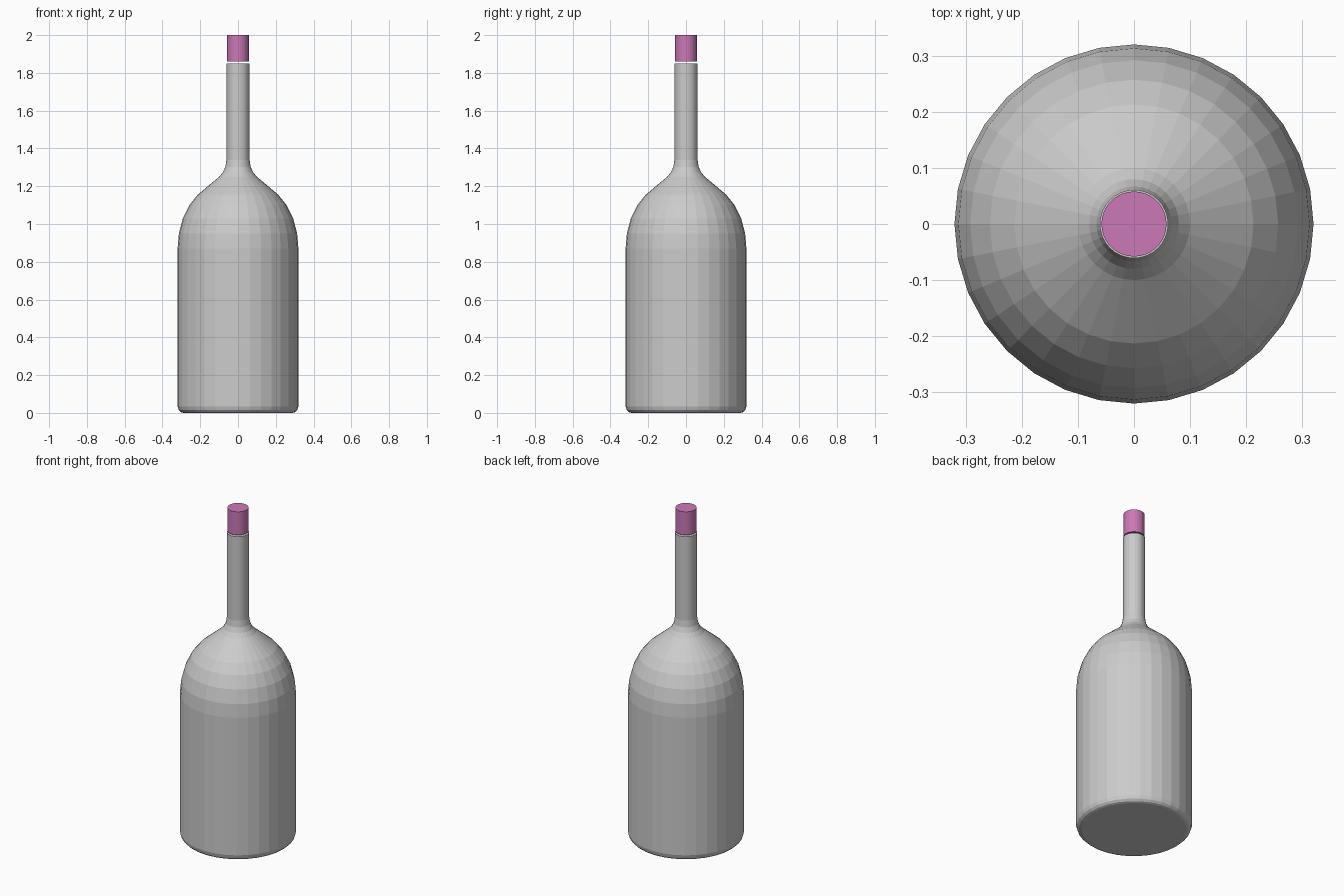
import bpy, bmesh, math

if "Cube" in bpy.data.objects:
    bpy.data.objects.remove(bpy.data.objects["Cube"])

SEGMENTS = 32

def lathe(name, profile):
    """Revolve (radius, z) points around z and close both ends."""
    bm = bmesh.new()
    rings = []
    for r, z in profile:
        rings.append([bm.verts.new((r * math.cos(2 * math.pi * i / SEGMENTS),
                                    r * math.sin(2 * math.pi * i / SEGMENTS), z))
                      for i in range(SEGMENTS)])
    for a, b in zip(rings, rings[1:]):
        for i in range(SEGMENTS):
            j = (i + 1) % SEGMENTS
            bm.faces.new((a[i], a[j], b[j], b[i]))
    bm.faces.new(rings[0][::-1])
    bm.faces.new(rings[-1])
    mesh = bpy.data.meshes.new(name)
    bm.to_mesh(mesh)
    bm.free()
    obj = bpy.data.objects.new(name, mesh)
    bpy.context.collection.objects.link(obj)
    return obj

# Bottle: rounded base, straight body, domed shoulder, flared neck
lathe("bottle", [
    (0.29, 0.0), (0.303, 0.004), (0.314, 0.015), (0.32, 0.035),
    (0.32, 0.87), (0.313, 0.95), (0.292, 1.03), (0.257, 1.10), (0.213, 1.155),
    (0.10, 1.25), (0.08, 1.274), (0.067, 1.302), (0.061, 1.34), (0.061, 1.85),
])

# Stopper: floats just above the neck
stopper = lathe("stopper", [(0.058, 1.859), (0.058, 2.0)])
pink = bpy.data.materials.new("pink")
pink.diffuse_color = (0.60, 0.19, 0.47, 1.0)
pink.use_nodes = True
pink.node_tree.nodes["Principled BSDF"].inputs["Base Color"].default_value = pink.diffuse_color
stopper.data.materials.append(pink)
